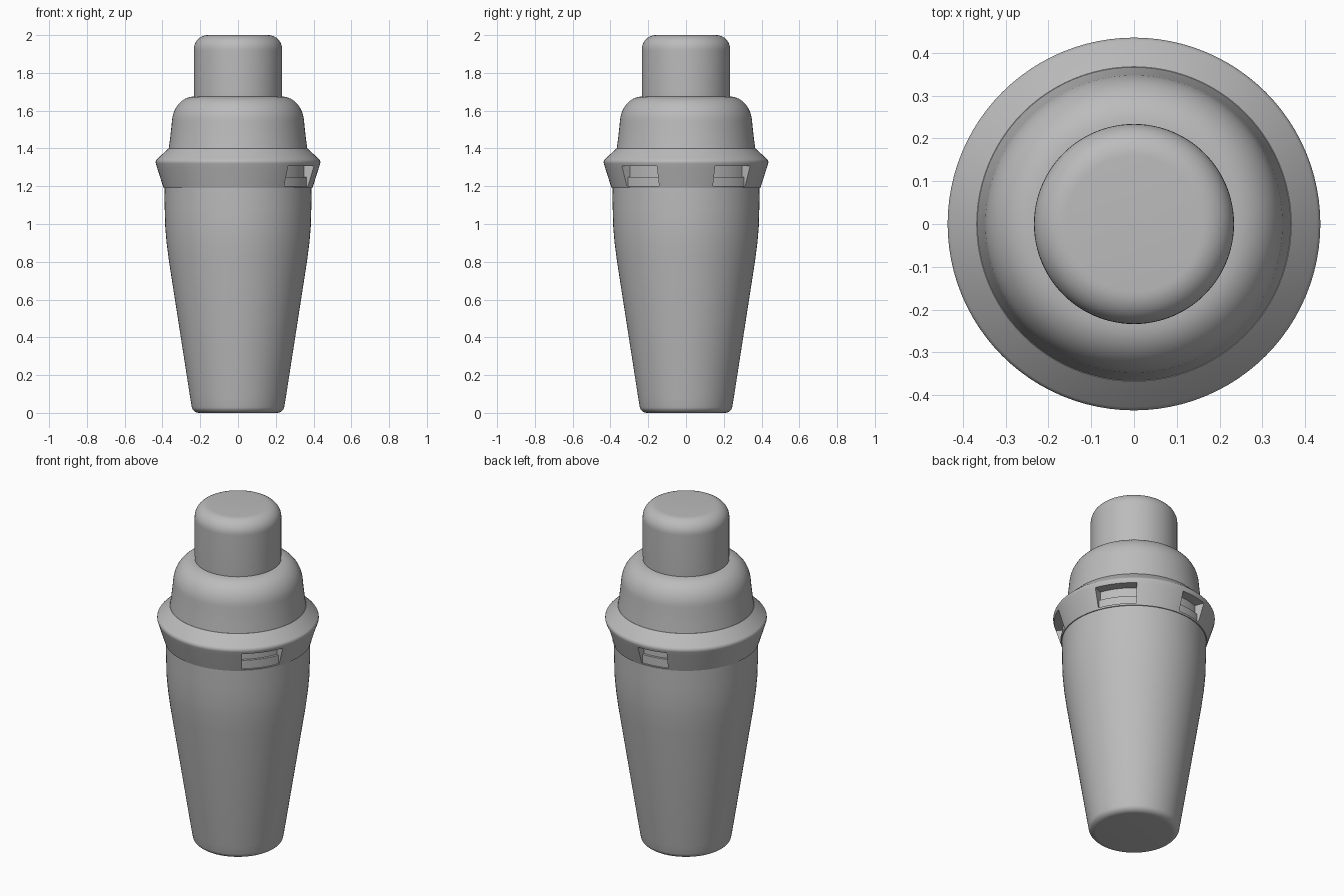
import bpy, bmesh
from math import radians, cos, sin, pi

old = bpy.data.objects.get("Cube")
if old:
    bpy.data.objects.remove(old, do_unlink=True)

steel = bpy.data.materials.new("brushed grey")
steel.use_nodes = True
grey = (0.5, 0.5, 0.5, 1)
steel.diffuse_color = grey
steel.node_tree.nodes["Principled BSDF"].inputs["Base Color"].default_value = grey


def finish(bm, name):
    bmesh.ops.remove_doubles(bm, verts=bm.verts, dist=1e-5)
    bmesh.ops.recalc_face_normals(bm, faces=bm.faces)
    mesh = bpy.data.meshes.new(name)
    bm.to_mesh(mesh)
    bm.free()
    mesh.materials.append(steel)
    obj = bpy.data.objects.new(name, mesh)
    bpy.context.collection.objects.link(obj)
    return obj


def smooth(obj):
    bpy.ops.object.select_all(action='DESELECT')
    obj.select_set(True)
    bpy.context.view_layer.objects.active = obj
    bpy.ops.object.shade_smooth_by_angle(angle=radians(32))


def lathe(name, profile, steps=96):
    """Spin (radius, height) points around the z axis."""
    bm = bmesh.new()
    verts = [bm.verts.new((r, 0, z)) for r, z in profile]
    edges = [bm.edges.new(pair) for pair in zip(verts, verts[1:])]
    bmesh.ops.spin(bm, geom=verts + edges, cent=(0, 0, 0), axis=(0, 0, 1),
                   angle=2 * pi, steps=steps, use_duplicate=False)
    return finish(bm, name)


def arc(cr, cz, rr, rz, start, end, n=8):
    """Elliptical profile arc, angles in degrees."""
    angles = [radians(start + (end - start) * i / n) for i in range(n + 1)]
    return [(cr + rr * cos(a), cz + rz * sin(a)) for a in angles]


def wedge(name, start, end, r0, r1, z0, z1, n=8):
    """Sector block between two azimuths."""
    bm = bmesh.new()
    angles = [radians(start + (end - start) * i / n) for i in range(n + 1)]
    ring = [(r0, a) for a in angles] + [(r1, a) for a in reversed(angles)]
    face = bm.faces.new([bm.verts.new((r * cos(a), r * sin(a), z0)) for r, a in ring])
    top = bmesh.ops.extrude_face_region(bm, geom=[face])["geom"]
    bmesh.ops.translate(bm, vec=(0, 0, z1 - z0),
                        verts=[v for v in top if isinstance(v, bmesh.types.BMVert)])
    return finish(bm, name)


# Tapered cup with rounded foot
cup = lathe("cup", [(0, 0)] + arc(0.205, 0.035, 0.04, 0.035, -90, -8)
            + [(0.253, 0.08), (0.365, 0.8), (0.378, 0.9), (0.385, 0.98),
               (0.388, 1.08), (0.389, 1.25), (0, 1.25)])
smooth(cup)

# Flared collar ring
collar = lathe("collar", [(0.36, 1.19), (0.394, 1.19), (0.429, 1.3)]
               + arc(0.415, 1.327, 0.021, 0.022, -20, 50, 6)
               + [(0.368, 1.4), (0.3, 1.4), (0.3, 1.32), (0.36, 1.32), (0.36, 1.19)])

# Notches in the collar
for start, end in ((-52, -21), (21, 52), (88, 111)):
    cutter = wedge("notch_cutter", start, end, 0.375, 0.5, 1.2, 1.308)
    cutter.hide_render = True
    cutter.hide_set(True)
    cut = collar.modifiers.new("notch", 'BOOLEAN')
    cut.operation = 'DIFFERENCE'
    cut.solver = 'EXACT'
    cut.object = cutter
bpy.ops.object.select_all(action='DESELECT')
collar.select_set(True)
bpy.context.view_layer.objects.active = collar
for cut in list(collar.modifiers):
    helper = cut.object
    bpy.ops.object.modifier_apply(modifier=cut.name)
    bpy.data.objects.remove(helper, do_unlink=True)
smooth(collar)

# Domed strainer shoulder
shoulder = lathe("shoulder", [(0, 1.39), (0.368, 1.39), (0.36, 1.45), (0.352, 1.52)]
                 + arc(0.232, 1.535, 0.118, 0.14, 5, 85, 12)
                 + [(0.225, 1.676), (0, 1.676)])
smooth(shoulder)

# Cap with rounded top
cap = lathe("cap", [(0, 1.665), (0.232, 1.665), (0.234, 1.7), (0.234, 1.92)]
            + arc(0.159, 1.925, 0.075, 0.075, 0, 90, 10) + [(0, 2.0)])
smooth(cap)
